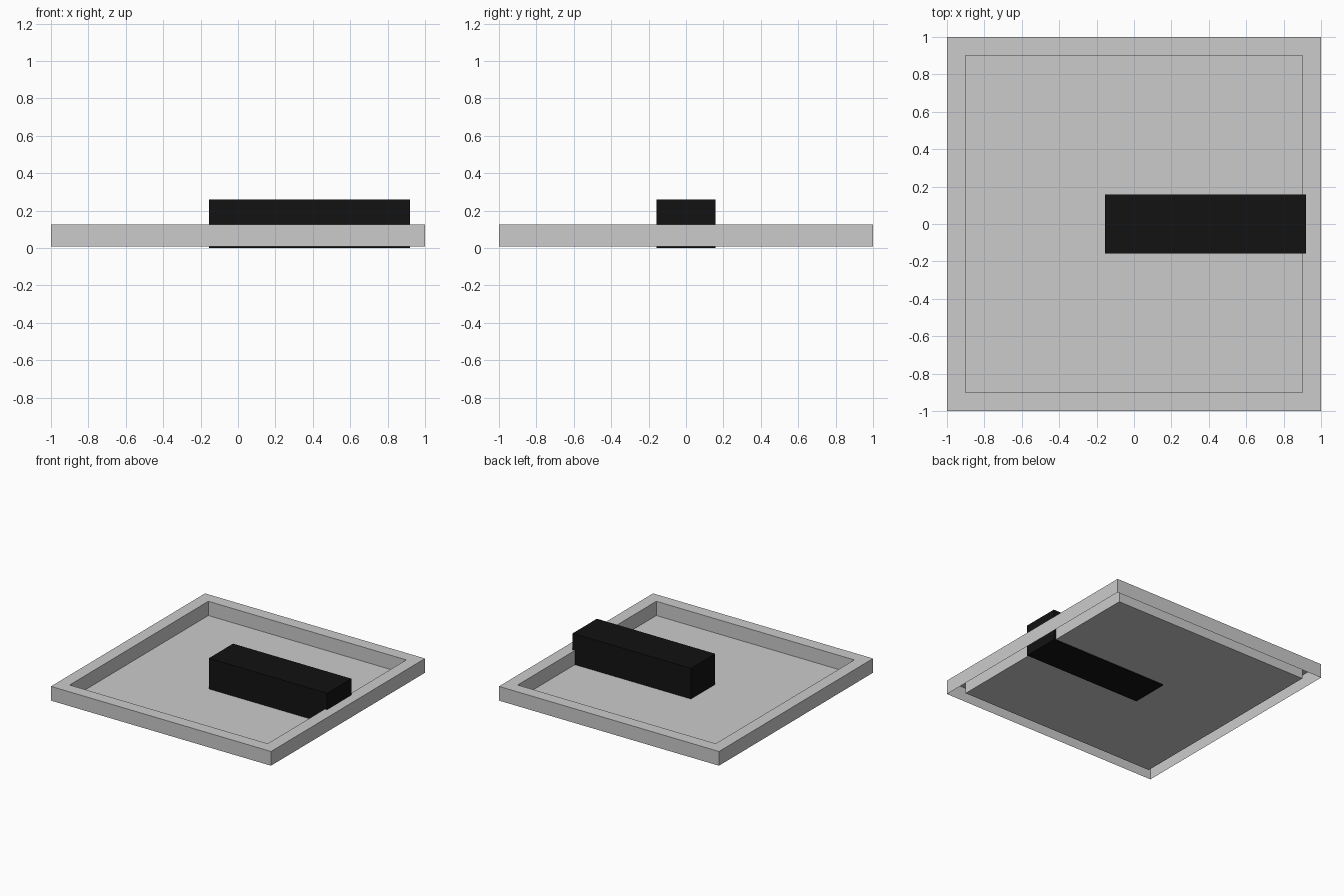
import bpy, bmesh

if "Cube" in bpy.data.objects:
    bpy.data.objects.remove(bpy.data.objects["Cube"])

def finish(bm, name):
    mesh = bpy.data.meshes.new(name)
    bm.to_mesh(mesh)
    bm.free()
    obj = bpy.data.objects.new(name, mesh)
    bpy.context.collection.objects.link(obj)
    return obj

# Tray: folded sheet whose rim is hollow and open underneath
BOTTOM, TOP = 0.008, 0.125
bm = bmesh.new()
rings = []
for r, z in ((1.0, BOTTOM), (1.0, TOP), (0.9, TOP), (0.9, BOTTOM)):
    rings.append([bm.verts.new((sx * r, sy * r, z))
                  for sx, sy in ((-1, -1), (1, -1), (1, 1), (-1, 1))])
for lower, upper in zip(rings, rings[1:]):
    for i in range(4):
        j = (i + 1) % 4
        bm.faces.new((lower[i], lower[j], upper[j], upper[i]))
bm.faces.new(rings[-1])  # floor
finish(bm, "tray")

# Black block, running through the inner wall of the rim
X0, X1, HALF_Y, HEIGHT = -0.155, 0.92, 0.157, 0.26
bm = bmesh.new()
bmesh.ops.create_cube(bm, size=1)
bmesh.ops.scale(bm, vec=(X1 - X0, 2 * HALF_Y, HEIGHT), verts=bm.verts)
bmesh.ops.translate(bm, vec=((X0 + X1) / 2, 0, HEIGHT / 2), verts=bm.verts)
block = finish(bm, "block")

black = bpy.data.materials.new("black")
black.diffuse_color = (0.006, 0.006, 0.006, 1)
black.use_nodes = True
black.node_tree.nodes["Principled BSDF"].inputs["Base Color"].default_value = black.diffuse_color
block.data.materials.append(black)
